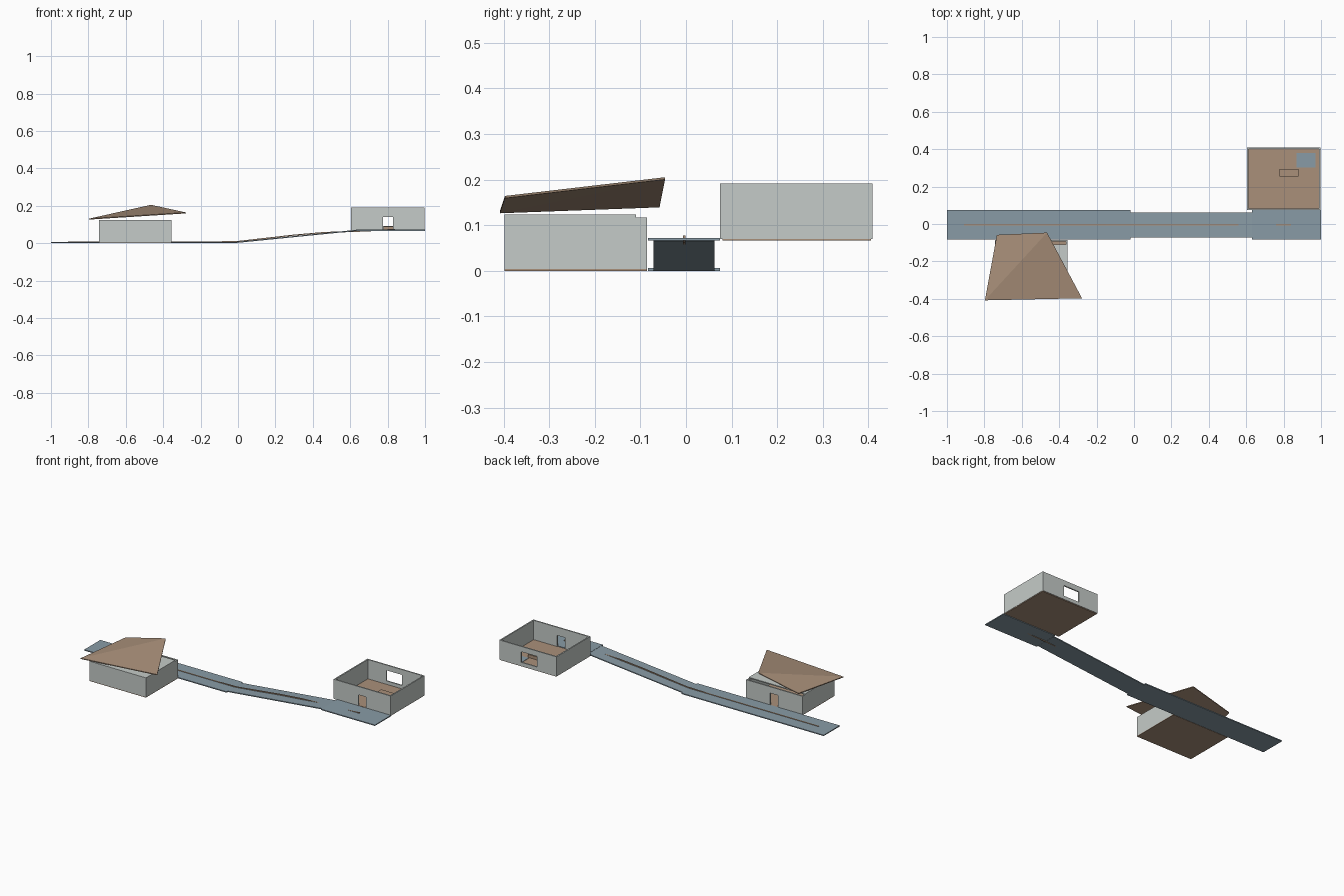
import bpy, bmesh

if "Cube" in bpy.data.objects:
    bpy.data.objects.remove(bpy.data.objects["Cube"])


def material(name, rgb):
    m = bpy.data.materials.new(name)
    m.diffuse_color = (*rgb, 1)
    m.use_nodes = True
    m.node_tree.nodes["Principled BSDF"].inputs["Base Color"].default_value = m.diffuse_color
    return m


SLATE = material("slate_blue", (0.25, 0.33, 0.38))
BROWN = material("wood_brown", (0.40, 0.28, 0.195))
GREY = material("wall_grey", (0.56, 0.60, 0.58))


def add_box(bm, x0, x1, y0, y1, z0, z1):
    vs = [bm.verts.new((x, y, z)) for z in (z0, z1)
          for x, y in ((x0, y0), (x1, y0), (x1, y1), (x0, y1))]
    for f in ((3, 2, 1, 0), (4, 5, 6, 7), (0, 1, 5, 4),
              (1, 2, 6, 5), (2, 3, 7, 6), (3, 0, 4, 7)):
        bm.faces.new([vs[i] for i in f])


def finish(name, bm, mat):
    bmesh.ops.recalc_face_normals(bm, faces=bm.faces)
    me = bpy.data.meshes.new(name)
    bm.to_mesh(me)
    bm.free()
    me.materials.append(mat)
    ob = bpy.data.objects.new(name, me)
    bpy.context.collection.objects.link(ob)
    return ob


def box(name, mat, *dims):
    bm = bmesh.new()
    add_box(bm, *dims)
    return finish(name, bm, mat)


def sweep(name, mat, path, y0, y1, thick):
    """Flat band following (x, z) points, with the top on the path."""
    bm = bmesh.new()
    rings = [[bm.verts.new(p) for p in ((x, y0, z), (x, y1, z),
             (x, y1, z - thick), (x, y0, z - thick))] for x, z in path]
    for a, b in zip(rings, rings[1:]):
        for i in range(4):
            j = (i + 1) % 4
            bm.faces.new((a[i], a[j], b[j], b[i]))
    bm.faces.new(rings[0])
    bm.faces.new(rings[-1][::-1])
    return finish(name, bm, mat)


def long_wall(bm, x0, x1, y0, y1, z0, z1, hole=None):
    """Wall along x, built around one optional opening."""
    if not hole:
        add_box(bm, x0, x1, y0, y1, z0, z1)
        return
    a, b, low, high = hole
    add_box(bm, x0, a, y0, y1, z0, z1)
    add_box(bm, b, x1, y0, y1, z0, z1)
    add_box(bm, a, b, y0, y1, high, z1)
    if low > z0:
        add_box(bm, a, b, y0, y1, z0, low)


def house_walls(name, x0, x1, y0, y1, z0, z1, front=None, back=None, t=0.008):
    bm = bmesh.new()
    long_wall(bm, x0, x1, y0, y0 + t, z0, z1, front)
    long_wall(bm, x0, x1, y1 - t, y1, z0, z1, back)
    add_box(bm, x0, x0 + t, y0 + t, y1 - t, z0, z1)
    add_box(bm, x1 - t, x1, y0 + t, y1 - t, z0, z1)
    return finish(name, bm, GREY)


# Road: lower deck, ramp, upper deck
box("lower_road", SLATE, -1.0, -0.02, -0.083, 0.075, 0, 0.006)
sweep("ramp", SLATE, [(-0.02, 0.006), (0.63, 0.071)], -0.071, 0.062, 0.006)
box("upper_road", SLATE, 0.63, 1.0, -0.083, 0.075, 0.066, 0.072)

# Raised strip along the road centre
sweep("centre_strip", BROWN,
      [(-0.91, 0.009), (-0.15, 0.009), (0.0, 0.012), (0.15, 0.029), (0.3, 0.046),
       (0.45, 0.059), (0.55, 0.0635), (0.65, 0.067), (0.76, 0.072), (0.84, 0.077)],
      -0.007, -0.001, 0.006)

# Lower house with ceiling slab, door faces the road
box("lower_house_floor", BROWN, -0.743, -0.355, -0.398, -0.085, 0, 0.004)
house_walls("lower_house_walls", -0.743, -0.355, -0.398, -0.085, 0.004, 0.117,
            back=(-0.575, -0.52, 0.004, 0.078))
box("lower_house_ceiling", GREY, -0.743, -0.355, -0.398, -0.11, 0.117, 0.123)

# Tilted, slightly folded roof sheet
bm = bmesh.new()
corners = ((-0.797, -0.408, 0.131), (-0.278, -0.397, 0.164),
           (-0.465, -0.046, 0.205), (-0.733, -0.058, 0.144))
top = [bm.verts.new(c) for c in corners]
low = [bm.verts.new((x, y, z - 0.005)) for x, y, z in corners]
for a, b, c in ((0, 1, 2), (0, 2, 3)):
    bm.faces.new((top[a], top[b], top[c]))
    bm.faces.new((low[c], low[b], low[a]))
for i in range(4):
    j = (i + 1) % 4
    bm.faces.new((top[i], low[i], low[j], top[j]))
finish("tilted_roof", bm, BROWN)

# Upper open house, door to the road and window at the back
box("upper_house_floor", BROWN, 0.608, 0.996, 0.08, 0.406, 0.066, 0.071)
house_walls("upper_house_walls", 0.605, 0.998, 0.075, 0.409, 0.07, 0.191,
            front=(0.775, 0.83, 0.07, 0.14), back=(0.74, 0.848, 0.092, 0.158))
box("low_bench", BROWN, 0.778, 0.88, 0.255, 0.295, 0.071, 0.09)
box("floor_mat", SLATE, 0.87, 0.97, 0.303, 0.38, 0.071, 0.073)
